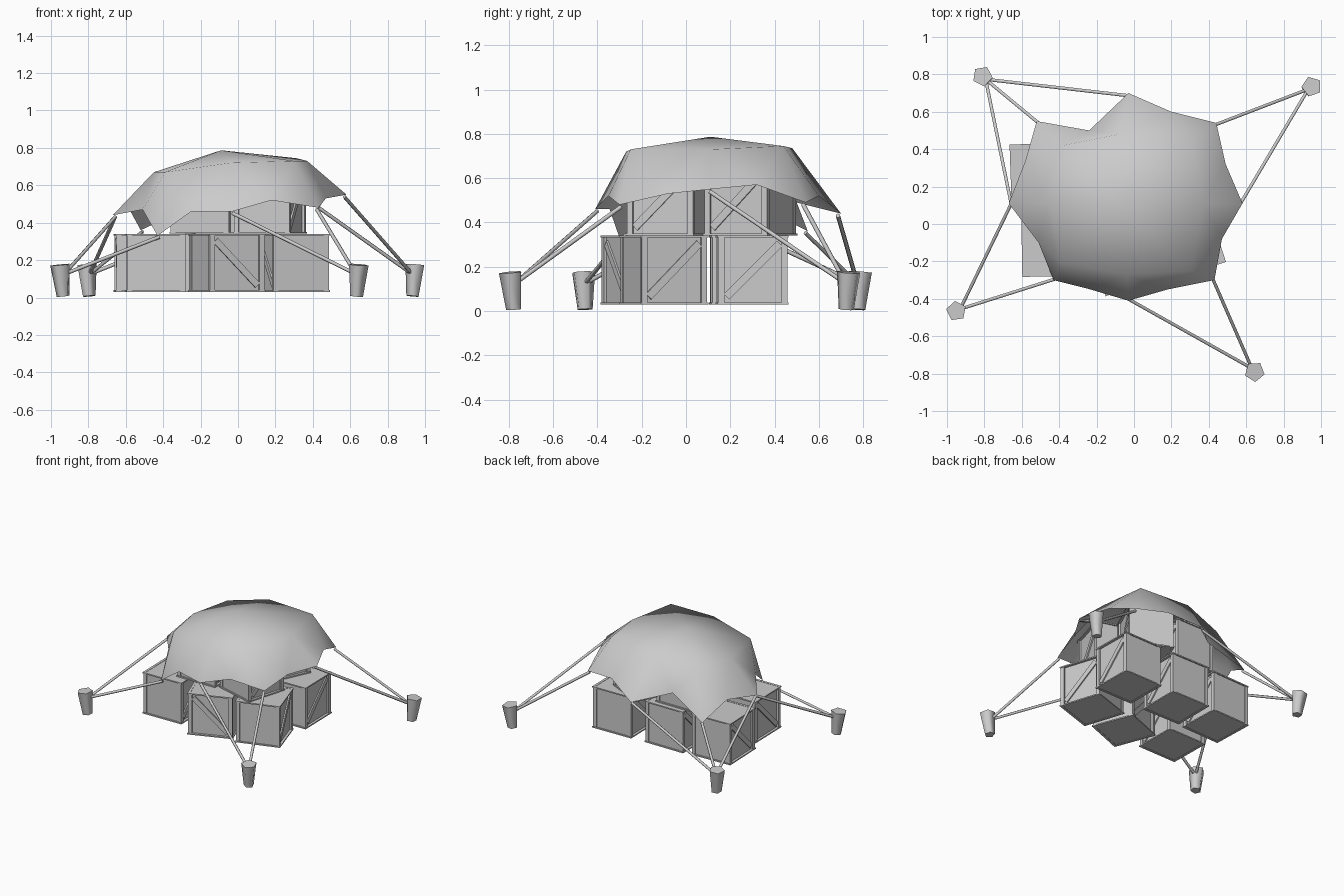
import bpy, bmesh, math
from mathutils import Vector, Matrix

cube = bpy.data.objects.get("Cube")
if cube:
    bpy.data.objects.remove(cube)

grey = bpy.data.materials.new("plain_grey")
grey.use_nodes = True
colour = (0.6, 0.6, 0.6, 1)
grey.diffuse_color = colour
grey.node_tree.nodes["Principled BSDF"].inputs["Base Color"].default_value = colour


def finish(bm, name):
    bmesh.ops.recalc_face_normals(bm, faces=bm.faces)
    mesh = bpy.data.meshes.new(name)
    bm.to_mesh(mesh)
    bm.free()
    mesh.materials.append(grey)
    obj = bpy.data.objects.new(name, mesh)
    bpy.context.collection.objects.link(obj)
    return obj


def add_box(bm, centre, size, turn=Matrix()):
    m = Matrix.Translation(centre) @ turn @ Matrix.Diagonal((*size, 1))
    bmesh.ops.create_cube(bm, size=1, matrix=m)


def smooth(obj, angle):
    bpy.ops.object.select_all(action='DESELECT')
    obj.select_set(True)
    bpy.context.view_layer.objects.active = obj
    bpy.ops.object.shade_smooth_by_angle(angle=math.radians(angle))


def rod(name, a, b, r1, r2, sides, spin=0):
    a, b = Vector(a), Vector(b)
    bm = bmesh.new()
    turn = (b - a).to_track_quat('Z', 'Y').to_matrix().to_4x4()
    turn = turn @ Matrix.Rotation(spin, 4, 'Z')
    bmesh.ops.create_cone(bm, cap_ends=True, segments=sides, radius1=r1, radius2=r2,
                          depth=(b - a).length,
                          matrix=Matrix.Translation((a + b) / 2) @ turn)
    smooth(finish(bm, name), 75)


# Crates: box with thin lid and base, framed and braced on two sides
W, H, T = 0.32, 0.31, 0.018

def crate(name, x, y, z, degrees):
    bm = bmesh.new()
    add_box(bm, (0, 0, H / 2), (W - 2 * T, W - T, H - 0.004))
    brace = Matrix.Rotation(math.radians(-45), 4, 'X')
    for s in (-1, 1):
        for level in (T / 4, H - T / 4):
            add_box(bm, (s * (W - T) / 2, 0, level), (T, W, T / 2))
            add_box(bm, (0, s * (W - T) / 2, level), (W, T, T / 2))
        for t in (-1, 1):
            add_box(bm, (s * (W / 2 - T), t * (W / 2 - T), H / 2), (T * 1.5, T * 1.5, H - T / 2))
        add_box(bm, (s * (W / 2 - T), 0, H / 2), (T, 0.035, 0.34), brace)
    obj = finish(bm, name)
    obj.location = (x, y, z)
    obj.rotation_euler.z = math.radians(degrees)


lower = [(0.30, 0.30, 1), (-0.50, 0.27, 2), (-0.13, 0.29, 0),
         (0.29, -0.10, 18), (-0.06, -0.18, 111), (-0.44, -0.12, 1)]
upper = [(0.17, -0.075, -16), (0.14, 0.29, -25), (-0.205, -0.05, 0), (-0.20, 0.26, 0)]
for i, (x, y, turn) in enumerate(lower):
    crate(f"lower_crate_{i + 1}", x, y, 0.03, turn)
for i, (x, y, turn) in enumerate(upper):
    crate(f"upper_crate_{i + 1}", x, y, 0.342, turn)

# Tarp: hem of eight tied corners with scallops between, a shoulder ring, a peak
corners = [(0.58, 0.11, 0.55), (0.44, 0.54, 0.49), (-0.03, 0.70, 0.44), (-0.52, 0.55, 0.36),
           (-0.67, 0.11, 0.44), (-0.43, -0.30, 0.33), (-0.03, -0.41, 0.46), (0.43, -0.30, 0.48)]
scallops = [(0.49, 0.32, 0.57), (0.20, 0.60, 0.52), (-0.24, 0.50, 0.49), (-0.58, 0.34, 0.47),
            (-0.51, -0.10, 0.47), (-0.25, -0.345, 0.46), (0.18, -0.35, 0.52), (0.47, -0.08, 0.53)]
shoulders = [(0.37, 0.11, 0.73), (0.31, 0.44, 0.745), (-0.08, 0.48, 0.735), (-0.38, 0.42, 0.67),
             (-0.45, 0.11, 0.67), (-0.39, -0.21, 0.67), (-0.04, -0.27, 0.72), (0.30, -0.25, 0.73)]
bm = bmesh.new()
hem, mid, ring = ([bm.verts.new(p) for p in row] for row in (corners, scallops, shoulders))
peak = bm.verts.new((-0.09, 0.11, 0.787))
for i in range(8):
    j = (i + 1) % 8
    bm.faces.new((hem[i], mid[i], ring[i]))
    bm.faces.new((mid[i], hem[j], ring[j]))
    bm.faces.new((mid[i], ring[j], ring[i]))
    bm.faces.new((ring[i], ring[j], peak))
smooth(finish(bm, "tarp"), 60)

# Pegs leaning slightly inward, each with ropes to its tarp corners
pegs = [((-0.81, 0.79), (2, 3, 4)), ((0.95, 0.735), (0, 1)),
        ((-0.95, -0.465), (4, 5)), ((0.645, -0.79), (6, 7))]
for n, ((x, y), ties) in enumerate(pegs):
    inward = Vector((-x, -y, 0)).normalized() * 0.018
    top = Vector((x, y, 0.175))
    foot = Vector((x, y, 0.007)) + inward
    rod(f"peg_{n + 1}", foot, top, 0.036, 0.055, 5, math.pi if y > 0 else 0)
    for k in ties:
        start = top + inward * 1.3 - Vector((0, 0, 0.05))
        rod(f"rope_{n + 1}_{k + 1}", start, Vector(corners[k]) * 0.98, 0.01, 0.01, 6)
